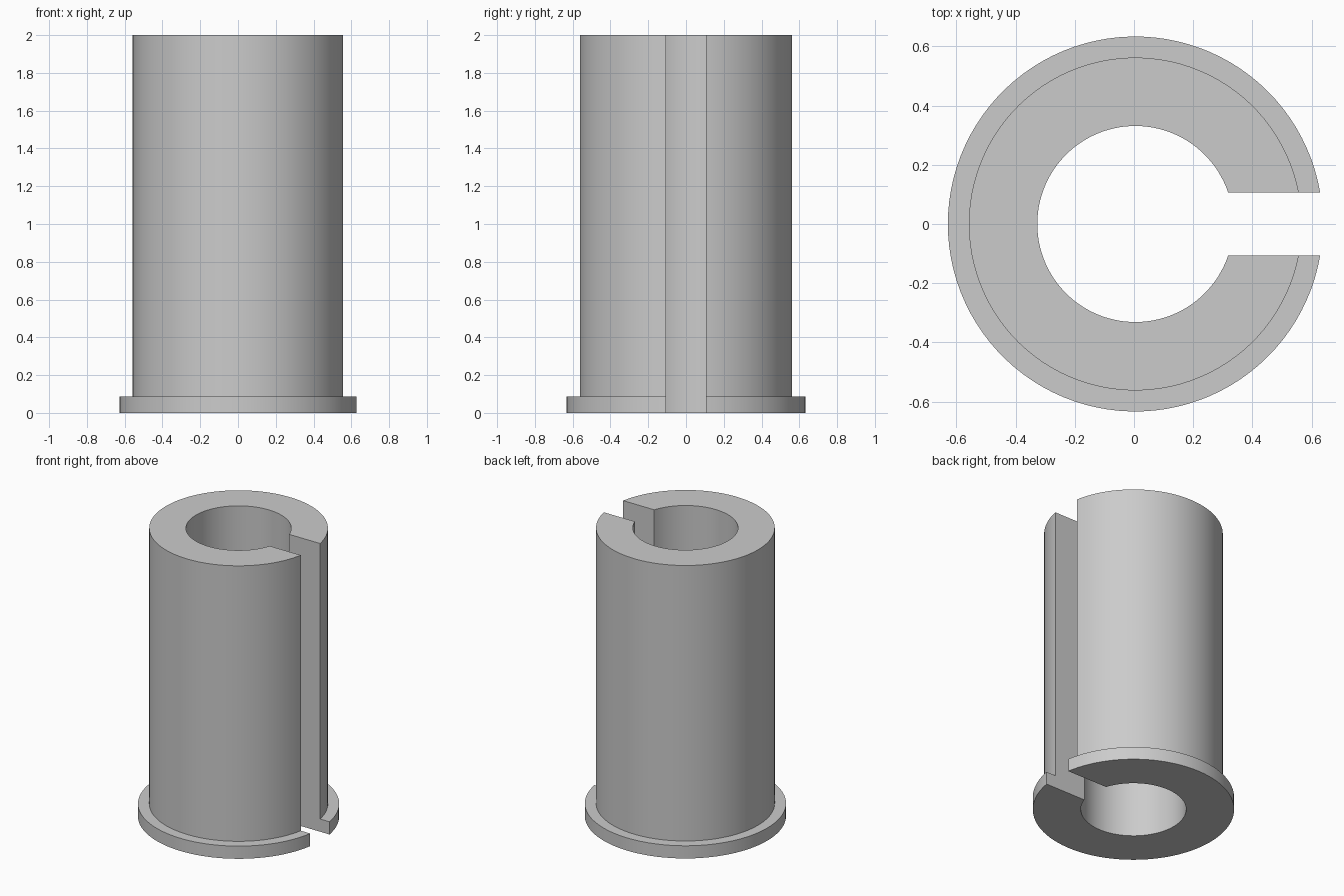
import bpy, bmesh, math

if "Cube" in bpy.data.objects:
    bpy.data.objects.remove(bpy.data.objects["Cube"], do_unlink=True)

BORE, TUBE, FLANGE = 0.331, 0.562, 0.633   # radii
FLANGE_TOP, HEIGHT = 0.088, 2.0
SLOT = 0.106                               # half width of the slot
STEPS = 96
CENTRE_X = (FLANGE - math.sqrt(FLANGE**2 - SLOT**2)) / 2

# Plain grey material
grey = bpy.data.materials.new("plain grey")
grey.use_nodes = True
colour = (0.6, 0.6, 0.6, 1.0)
grey.diffuse_color = colour
grey.node_tree.nodes["Principled BSDF"].inputs["Base Color"].default_value = colour

# Wall section of the flanged sleeve: (radius, height)
section = [(BORE, 0), (FLANGE, 0), (FLANGE, FLANGE_TOP),
           (TUBE, FLANGE_TOP), (TUBE, HEIGHT), (BORE, HEIGHT)]


def section_ring(bm, t):
    """Section at fraction t of the sweep, ending on the parallel slot walls."""
    ring = []
    for r, z in section:
        start = math.asin(SLOT / r)
        a = start + t * (2 * math.pi - 2 * start)
        ring.append(bm.verts.new((CENTRE_X + r * math.cos(a), r * math.sin(a), z)))
    return ring


# Sweep the section around the bore, leaving the slot open
bm = bmesh.new()
rings = [section_ring(bm, i / STEPS) for i in range(STEPS + 1)]
for a, b in zip(rings, rings[1:]):
    for j in range(len(section)):
        k = (j + 1) % len(section)
        bm.faces.new((a[j], a[k], b[k], b[j]))

# Slot walls
bm.faces.new(rings[0])
bm.faces.new(rings[-1][::-1])
bmesh.ops.recalc_face_normals(bm, faces=bm.faces)

mesh = bpy.data.meshes.new("slotted_sleeve")
bm.to_mesh(mesh)
bm.free()
mesh.materials.append(grey)
sleeve = bpy.data.objects.new("slotted_sleeve", mesh)
bpy.context.collection.objects.link(sleeve)

# Smooth round walls, sharp rims
bpy.context.view_layer.objects.active = sleeve
sleeve.select_set(True)
bpy.ops.object.shade_smooth_by_angle(angle=math.radians(30))
